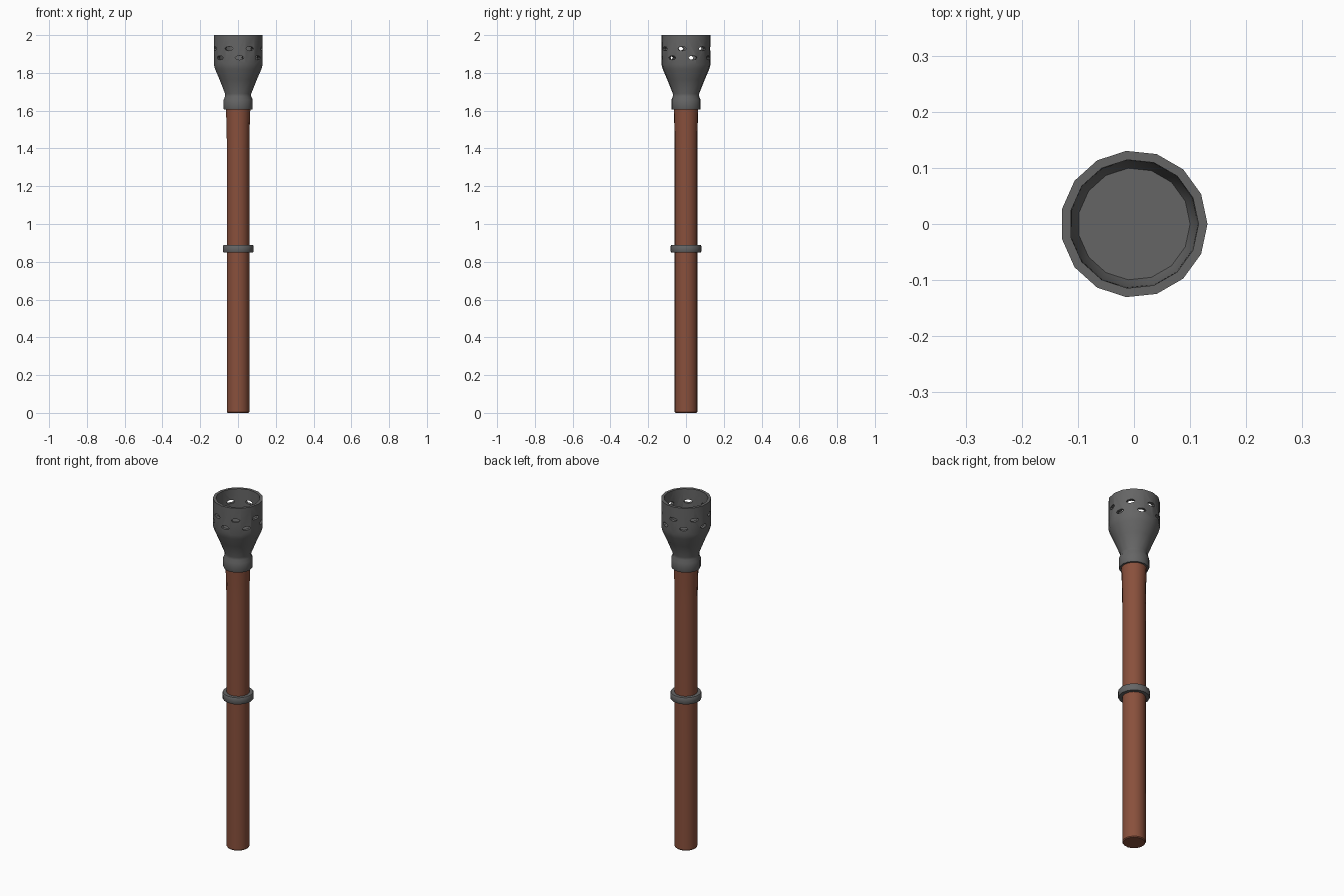
import bpy, bmesh, math

if "Cube" in bpy.data.objects:
    bpy.data.objects.remove(bpy.data.objects["Cube"])

SIDES = 15


def material(name, rgb):
    m = bpy.data.materials.new(name)
    m.diffuse_color = (*rgb, 1)
    m.use_nodes = True
    m.node_tree.nodes["Principled BSDF"].inputs["Base Color"].default_value = m.diffuse_color
    return m


wood = material("red_brown_wood", (0.25, 0.08, 0.045))
metal = material("dark_grey_metal", (0.13, 0.13, 0.13))


def smooth(ob):
    bpy.ops.object.select_all(action='DESELECT')
    ob.select_set(True)
    bpy.context.view_layer.objects.active = ob
    bpy.ops.object.shade_smooth_by_angle(angle=math.radians(32))


def lathe(name, profile, mat, closed=False):
    """Revolve (radius, z) points; open profiles are capped at both ends."""
    bm = bmesh.new()
    rings = [[bm.verts.new((r * math.cos(2 * math.pi * i / SIDES),
                            r * math.sin(2 * math.pi * i / SIDES), z))
              for i in range(SIDES)] for r, z in profile]
    pairs = list(zip(rings, rings[1:])) + ([(rings[-1], rings[0])] if closed else [])
    for a, b in pairs:
        for i in range(SIDES):
            j = (i + 1) % SIDES
            bm.faces.new((a[i], a[j], b[j], b[i]))
    if not closed:
        bm.faces.new(rings[0][::-1])
        bm.faces.new(rings[-1])
    bmesh.ops.recalc_face_normals(bm, faces=bm.faces)
    me = bpy.data.meshes.new(name)
    bm.to_mesh(me)
    bm.free()
    me.materials.append(mat)
    ob = bpy.data.objects.new(name, me)
    bpy.context.collection.objects.link(ob)
    return ob


# Wooden shaft with a slight flare under the head
smooth(lathe("handle", [(0.056, 0), (0.06, 0.005), (0.06, 1.40), (0.062, 1.52),
                        (0.066, 1.63)], wood))

# Ring round the middle of the shaft
smooth(lathe("grip_ring", [(0.055, 0.85), (0.079, 0.85), (0.082, 0.855), (0.082, 0.883),
                           (0.079, 0.888), (0.055, 0.888)], metal, True))

# Hollow head: collar, cone, cup wall, rim, inner wall and floor
bowl = lathe("torch_head", [(0.06, 1.605), (0.075, 1.605), (0.078, 1.612), (0.078, 1.658),
                            (0.07, 1.675), (0.07, 1.69), (0.1, 1.765), (0.124, 1.82),
                            (0.131, 1.845), (0.131, 2.0), (0.115, 2.0), (0.113, 1.85),
                            (0.1, 1.815)], metal)

# Two staggered rows of oval vent holes
bm = bmesh.new()
step = 2 * math.pi / 7
for z, offset in ((1.88, math.radians(16.5)), (1.928, math.radians(16.5) - step / 2)):
    for k in range(7):
        a = offset + k * step
        ends = []
        for r in (0.085, 0.16):
            ends.append([])
            for i in range(8):
                t = 2 * math.pi * i / 8
                u, v = 0.023 * math.cos(t), 0.011 * math.sin(t)
                ends[-1].append(bm.verts.new((r * math.cos(a) - u * math.sin(a),
                                              r * math.sin(a) + u * math.cos(a), z + v)))
        for i in range(8):
            j = (i + 1) % 8
            bm.faces.new((ends[0][i], ends[0][j], ends[1][j], ends[1][i]))
        bm.faces.new(ends[0][::-1])
        bm.faces.new(ends[1])
bmesh.ops.recalc_face_normals(bm, faces=bm.faces)
me = bpy.data.meshes.new("vent_cutter")
bm.to_mesh(me)
bm.free()
me.materials.append(metal)
cutter = bpy.data.objects.new("vent_cutter", me)
bpy.context.collection.objects.link(cutter)
cutter.hide_render = True

mod = bowl.modifiers.new("vents", 'BOOLEAN')
mod.object = cutter
mod.operation = 'DIFFERENCE'
mod.solver = 'EXACT'
bpy.context.view_layer.objects.active = bowl
bpy.ops.object.modifier_apply(modifier=mod.name)
bpy.data.objects.remove(cutter)
smooth(bowl)
